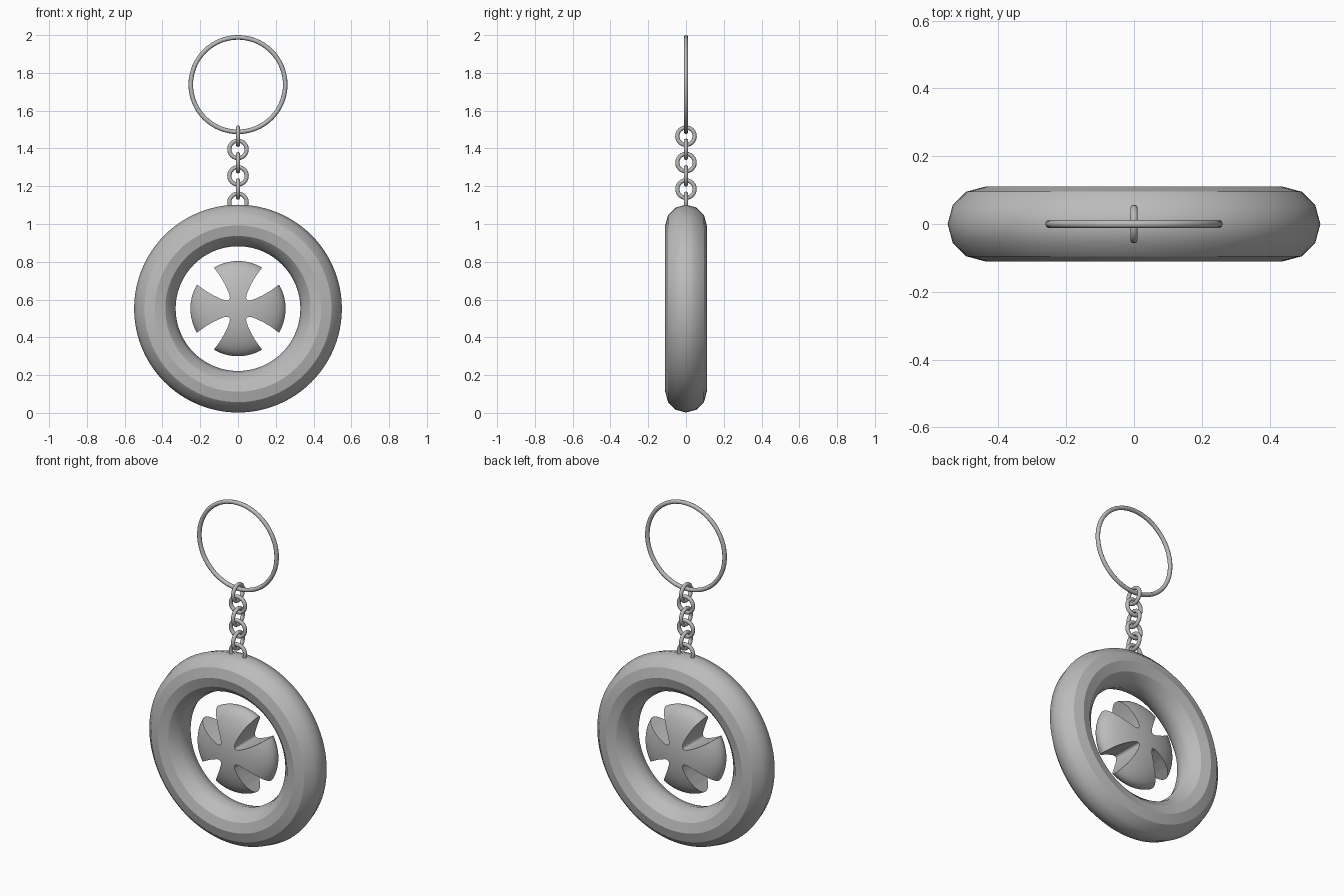
import bpy
import bmesh
import math

if "Cube" in bpy.data.objects:
    bpy.data.objects.remove(bpy.data.objects["Cube"])

metal = bpy.data.materials.new("grey metal")
metal.diffuse_color = (0.5, 0.5, 0.5, 1)
metal.use_nodes = True
metal.node_tree.nodes["Principled BSDF"].inputs["Base Color"].default_value = metal.diffuse_color


def finish(obj, name, angle=40):
    obj.name = name
    obj.data.materials.clear()
    obj.data.materials.append(metal)
    bpy.ops.object.select_all(action='DESELECT')
    obj.select_set(True)
    bpy.context.view_layer.objects.active = obj
    bpy.ops.object.transform_apply(location=False, rotation=True, scale=True)
    bpy.ops.object.shade_smooth_by_angle(angle=math.radians(angle))


def ring(name, z, major, minor, segs, sides, turned=False):
    """Upright ring facing the front, or the side when turned."""
    rot = (0, math.pi / 2, 0) if turned else (math.pi / 2, 0, 0)
    bpy.ops.mesh.primitive_torus_add(
        location=(0, 0, z), rotation=rot, major_radius=major, minor_radius=minor,
        major_segments=segs, minor_segments=sides)
    obj = bpy.context.object
    finish(obj, name)
    return obj


CENTRE = 0.552

# Thick wheel ring, with crisp bands on its front and back
wheel = ring("wheel_ring", CENTRE, 0.44, 0.11, 96, 12)
bm = bmesh.new()
bm.from_mesh(wheel.data)
for e in bm.edges:
    a, b = e.verts
    if abs(a.co.y) > 0.09 and abs(a.co.y - b.co.y) < 0.001:
        e.smooth = False
bm.to_mesh(wheel.data)
bm.free()

# Large split ring at the top
ring("key_ring", 1.738, 0.25, 0.012, 64, 10)

# Chain links, alternately facing the side and the front
for i in range(6):
    ring(f"chain_link_{i + 1}", 1.465 - 0.07 * i, 0.046, 0.011, 24, 10, i % 2 == 0)

# Floating cross: a flattened ball with four flared notches
bpy.ops.mesh.primitive_uv_sphere_add(
    segments=64, ring_count=32, radius=1, location=(0, 0, CENTRE),
    rotation=(math.pi / 2, 0, 0))
cross = bpy.context.object
cross.scale = (0.252, 0.252, 0.1)
finish(cross, "cross")

half = [(0.175, 0.275), (0.127, 0.217), (0.095, 0.173), (0.071, 0.132),
        (0.054, 0.096), (0.045, 0.072), (0.043, 0.058), (0.045, 0.05)]
notch = half + [(b, a) for a, b in reversed(half)] + [(0.32, 0.32)]

bm = bmesh.new()
for k in range(4):
    c, s = round(math.cos(k * math.pi / 2)), round(math.sin(k * math.pi / 2))
    verts = [bm.verts.new((x * c - z * s, -0.2, x * s + z * c)) for x, z in notch]
    face = bm.faces.new(verts)
    out = bmesh.ops.extrude_face_region(bm, geom=[face])
    moved = [v for v in out["geom"] if isinstance(v, bmesh.types.BMVert)]
    bmesh.ops.translate(bm, verts=moved, vec=(0, 0.4, 0))
bmesh.ops.recalc_face_normals(bm, faces=bm.faces[:])
mesh = bpy.data.meshes.new("notch_cutter")
bm.to_mesh(mesh)
bm.free()
cutter = bpy.data.objects.new("notch_cutter", mesh)
cutter.location.z = CENTRE
cutter.hide_render = True
bpy.context.collection.objects.link(cutter)

mod = cross.modifiers.new("notches", 'BOOLEAN')
mod.operation = 'DIFFERENCE'
mod.solver = 'EXACT'
mod.object = cutter
bpy.context.view_layer.update()
bpy.ops.object.select_all(action='DESELECT')
cross.select_set(True)
bpy.context.view_layer.objects.active = cross
bpy.ops.object.modifier_apply(modifier=mod.name)
bpy.data.objects.remove(cutter)
finish(cross, "cross", 35)
